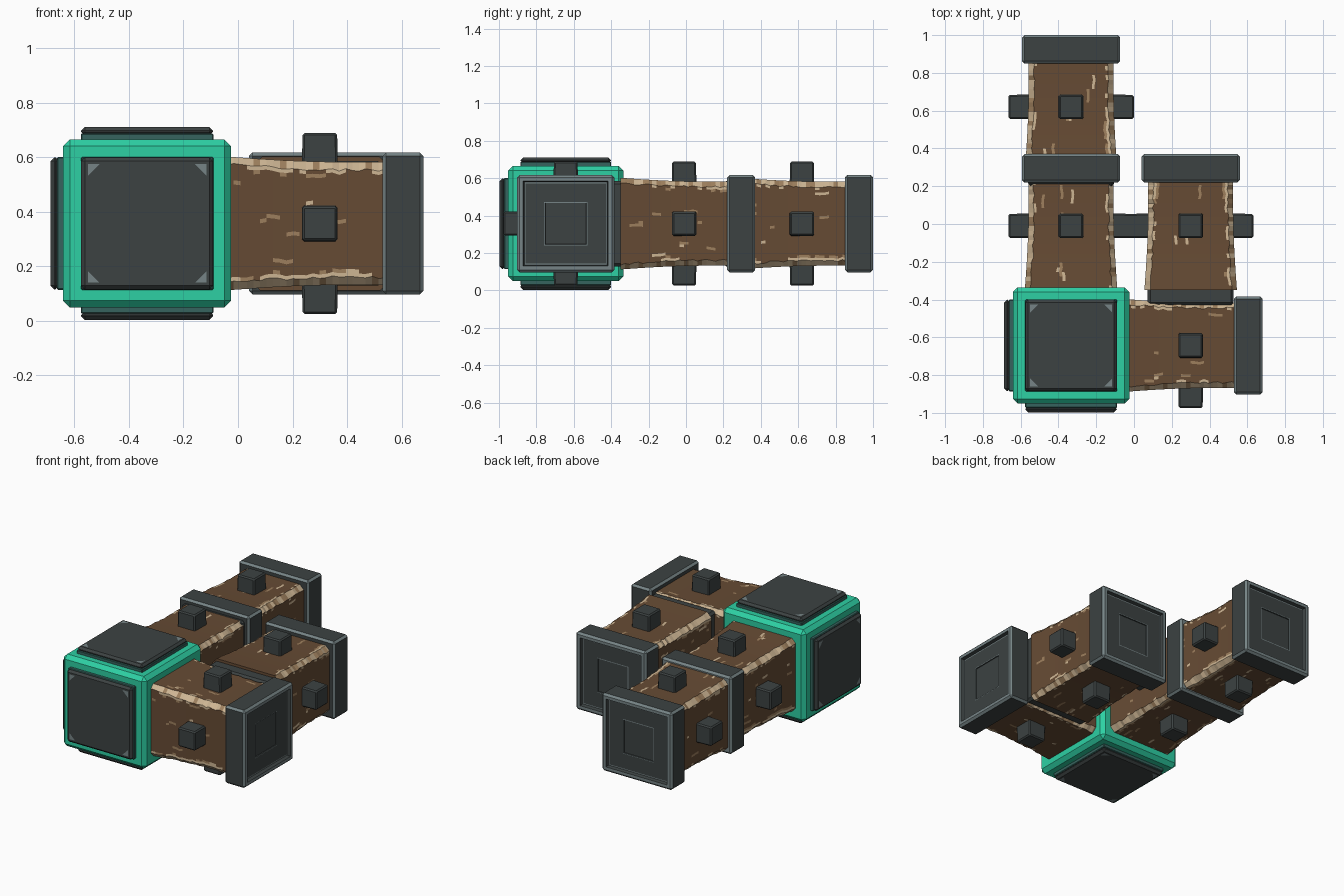
import bpy, bmesh, math, random
from mathutils import Vector, Matrix

if "Cube" in bpy.data.objects:
    bpy.data.objects.remove(bpy.data.objects["Cube"])

random.seed(4)

def lin(c):
    c /= 255
    return c / 12.92 if c <= 0.04045 else ((c + 0.055) / 1.055) ** 2.4

def mat(name, r, g, b):
    m = bpy.data.materials.new(name)
    m.diffuse_color = (lin(r), lin(g), lin(b), 1)
    m.use_nodes = True
    m.node_tree.nodes["Principled BSDF"].inputs["Base Color"].default_value = m.diffuse_color
    return m

CHAR = mat("charcoal metal", 60, 66, 66)
GREY = mat("worn metal", 118, 132, 134)
TEAL = mat("teal", 45, 208, 164)
DTEAL = mat("dark teal", 54, 100, 94)
BROWN = mat("brown wood", 102, 75, 52)
TAN = mat("pale wood", 206, 182, 148)
MID = mat("mid wood", 158, 128, 94)

def finish(bm, name, mats, matrix):
    bmesh.ops.recalc_face_normals(bm, faces=[f for f in bm.faces if len(f.verts) > 3 or not f.edges[0].is_boundary])
    me = bpy.data.meshes.new(name)
    bm.to_mesh(me)
    bm.free()
    for m in mats:
        me.materials.append(m)
    ob = bpy.data.objects.new(name, me)
    ob.matrix_world = matrix
    bpy.context.collection.objects.link(ob)
    return ob

def box_bm(hx, hy, z0, z1, bevel, taper=1.0, edge_mat=0):
    """Chamfered box from z0 to z1; chamfer faces get edge_mat."""
    bm = bmesh.new()
    bmesh.ops.create_cube(bm, size=2)
    for v in bm.verts:
        s = taper if v.co.z > 0 else 1
        v.co = (v.co.x * hx * s, v.co.y * hy * s, z1 if v.co.z > 0 else z0)
    r = bmesh.ops.bevel(bm, geom=bm.edges[:], offset=bevel, segments=1, affect='EDGES')
    for f in r["faces"]:
        f.material_index = edge_mat
    return bm

def facing(d):
    return Vector(d).to_track_quat('Z', 'Y').to_matrix().to_4x4()

# ---- teal corner cube with panels on its open sides
C = Vector((-0.333, -0.643, 0.357))
AT = Matrix.Translation(C)
finish(box_bm(0.308, 0.308, -0.308, 0.308, 0.025), "corner_cube", [TEAL], AT)

for name, d in (("left", (-1, 0, 0)), ("front", (0, -1, 0)), ("top", (0, 0, 1)), ("bottom", (0, 0, -1))):
    M = AT @ facing(d)
    finish(box_bm(0.243, 0.243, 0.29, 0.33, 0.004), name + "_panel_step", [DTEAL], M)
    bm = box_bm(0.242, 0.242, 0.322, 0.354, 0.014)
    # worn triangular corners
    for sx in (-1, 1):
        for sy in (-1, 1):
            pts = [(0.217, 0.217), (0.217, 0.175), (0.175, 0.217)]
            if sx * sy > 0:
                pts.reverse()
            vs = [bm.verts.new((sx * x, sy * y, 0.3555)) for x, y in pts]
            f = bm.faces.new(vs)
            f.normal_update()
            if f.normal.z < 0:
                f.normal_flip()
            f.material_index = 1
    finish(bm, name + "_panel", [CHAR, GREY], M)

# ---- wooden beam: lofted chamfered square with ragged pale edges and grain streaks
def beam(name, M):
    rows, cols, z0, z1 = 24, 28, -0.34, 0.24
    n = 4 * (cols + 1)
    bm = bmesh.new()
    rings = []
    ch = [[0.022 + 0.012 * random.random() for _ in range(rows + 1)] for _ in range(4)]
    for i in range(rows + 1):
        t = i / rows
        h = 0.245 - 0.02 * t - 0.007 * math.sin(math.pi * t)
        ring = []
        for k in range(4):
            rot = Matrix.Rotation(k * math.pi / 2, 3, 'Z')
            a, b = h - ch[k][i], h - ch[(k + 1) % 4][i]
            for j in range(cols + 1):
                y = -a + (a + b) * j / cols
                ring.append(bm.verts.new(rot @ Vector((h, y, z0 + (z1 - z0) * t))))
        rings.append(ring)
    grid = [[bm.faces.new((rings[i][j], rings[i][(j + 1) % n], rings[i + 1][(j + 1) % n], rings[i + 1][j]))
             for j in range(n)] for i in range(rows)]
    bm.faces.new(rings[0][::-1])
    bm.faces.new(rings[-1])
    # worn edges
    for k in range(4):
        corner = k * (cols + 1) + cols
        for side in (-1, 1):
            depth = 0
            for i in range(rows):
                depth = max(0, min(2, depth + random.choice((-1, -1, 0, 0, 1))))
                grid[i][corner].material_index = 1
                for s in range(1, depth + 1):
                    grid[i][(corner + side * s) % n].material_index = 1 if s < 2 else 2
        for i in range(rows):
            if random.random() < 0.25:
                grid[i][corner].material_index = 2
    # grain streaks
    for _ in range(36):
        j, i0 = random.randrange(n), random.randrange(rows - 3)
        m = random.choice((1, 2, 2))
        for i in range(i0, i0 + random.choice((1, 2, 3))):
            grid[i][j].material_index = m
    finish(bm, name, [BROWN, TAN, MID], M)

# ---- end cap: worn rim, recessed panel, small square socket
def cap(name, M):
    bm = box_bm(0.26, 0.26, 0.23, 0.38, 0.013, edge_mat=1)
    bm.normal_update()
    top = max(bm.faces, key=lambda f: f.calc_center_median().z + f.normal.z)

    def inset(w, drop, m):
        r = bmesh.ops.inset_region(bm, faces=[top], thickness=w, depth=0)
        for f in r["faces"]:
            f.material_index = m
        for v in top.verts:
            v.co.z -= drop
        bm.normal_update()

    inset(0.028, 0, 1)       # worn rim
    inset(0.008, 0.022, 0)   # recess wall
    inset(0.010, 0, 1)       # worn line round the panel
    inset(0.139, 0, 0)       # panel
    inset(0.007, 0, 1)       # socket outline
    inset(0.003, 0.006, 0)   # socket floor
    finish(bm, name, [CHAR, GREY], M)

# ---- one complete arm section, pointing along d from its stud centre
def section(name, pos, d):
    M = Matrix.Translation(Vector(pos)) @ facing(d)
    finish(box_bm(0.228, 0.228, -0.42, -0.32, 0.015), name + "_base_block", [CHAR], M)
    beam(name + "_wood_beam", M)
    cap(name + "_end_cap", M)
    for i, s in enumerate(((1, 0, 0), (-1, 0, 0), (0, 1, 0), (0, -1, 0))):
        finish(box_bm(0.066, 0.066, 0.2, 0.332, 0.008, 0.96), f"{name}_stud_{i + 1}", [CHAR], M @ facing(s))

section("inner_long_arm", (-0.333, -0.01, 0.357), (0, 1, 0))
section("outer_long_arm", (-0.333, 0.62, 0.357), (0, 1, 0))
section("side_arm", (0.30, -0.643, 0.357), (1, 0, 0))
section("short_arm", (0.30, -0.01, 0.357), (0, 1, 0))
